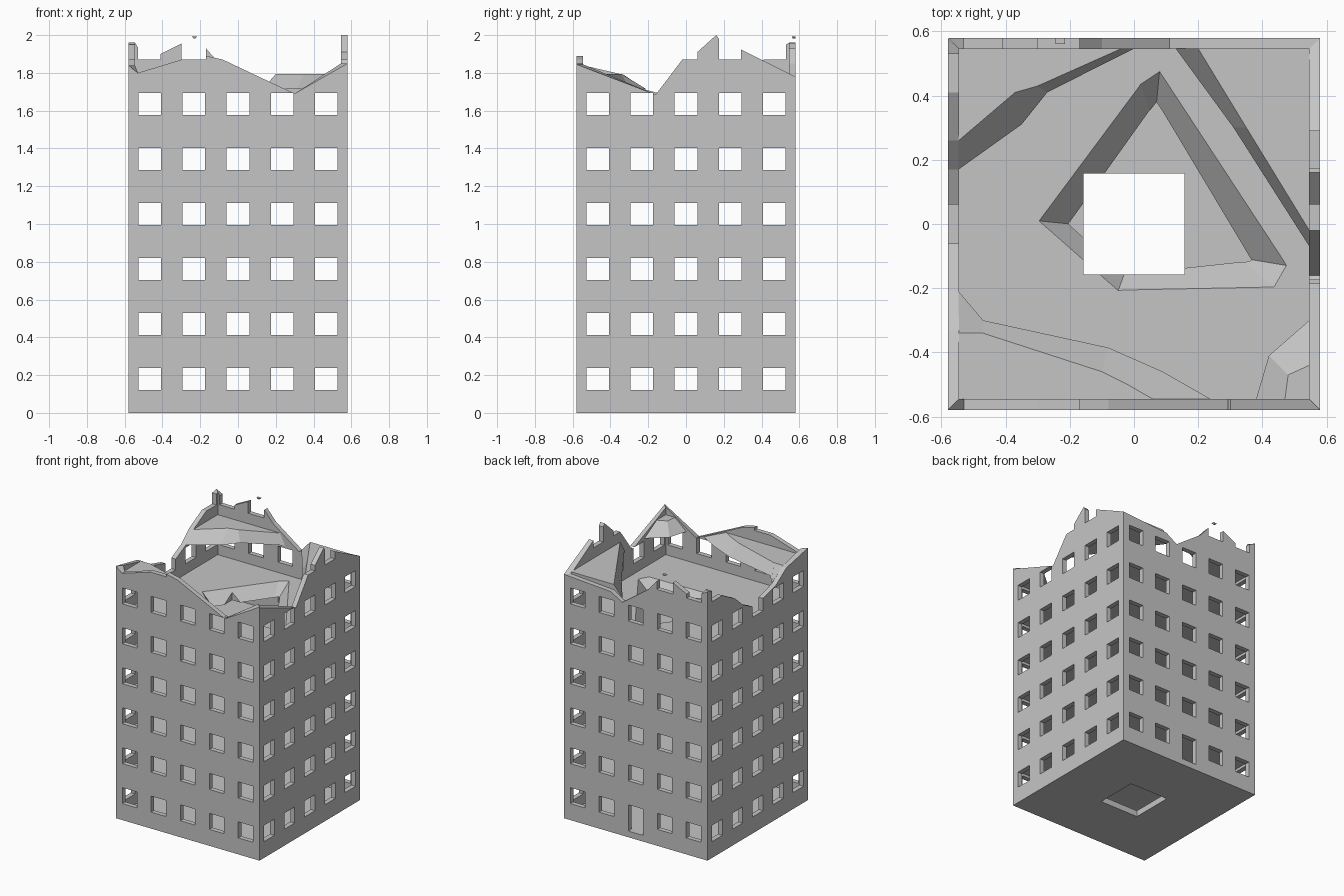
import bpy
import bmesh
from math import pi
from mathutils import Matrix

default = bpy.data.objects.get("Cube")
if default:
    bpy.data.objects.remove(default, do_unlink=True)

HALF, INNER = 0.58, 0.545        # outer and inner wall faces
STOREY, FLOOR, SLAB = 0.2915, 0.045, 0.08
WINDOW_COLUMNS = (-0.468, -0.235, 0, 0.235, 0.468)

concrete = bpy.data.materials.new("concrete_grey")
concrete.use_nodes = True
concrete.diffuse_color = (0.56, 0.56, 0.56, 1)
concrete.node_tree.nodes["Principled BSDF"].inputs["Base Color"].default_value = concrete.diffuse_color


def finish(name, bm):
    """Turn a bmesh into a named concrete object."""
    bmesh.ops.recalc_face_normals(bm, faces=bm.faces)
    mesh = bpy.data.meshes.new(name)
    bm.to_mesh(mesh)
    bm.free()
    mesh.materials.append(concrete)
    obj = bpy.data.objects.new(name, mesh)
    bpy.context.scene.collection.objects.link(obj)
    return obj


def add_loft(bm, lower, upper):
    """Join two matching outlines of 3D points into a closed solid."""
    a = [bm.verts.new(p) for p in lower]
    b = [bm.verts.new(p) for p in upper]
    bm.faces.new(a)
    bm.faces.new(b)
    for i in range(len(a)):
        j = (i + 1) % len(a)
        bm.faces.new((a[i], a[j], b[j], b[i]))


def loft(name, lower, upper, z_low, z_high):
    bm = bmesh.new()
    add_loft(bm, [(x, y, z_low) for x, y in lower], [(x, y, z_high) for x, y in upper])
    return finish(name, bm)


def add_box(bm, low, high):
    size = [h - l for l, h in zip(low, high)]
    centre = [(h + l) / 2 for l, h in zip(low, high)]
    matrix = Matrix.Translation(centre) @ Matrix.Diagonal((*size, 1))
    bmesh.ops.create_cube(bm, size=1, matrix=matrix)


def box(name, low, high):
    bm = bmesh.new()
    add_box(bm, low, high)
    return finish(name, bm)


def cut(obj, cutter):
    """Subtract the cutter, bake the result and delete the cutter."""
    cutter.hide_render = True
    mod = obj.modifiers.new("cut", 'BOOLEAN')
    mod.operation = 'DIFFERENCE'
    mod.solver = 'EXACT'
    mod.object = cutter
    bpy.context.view_layer.update()
    graph = bpy.context.evaluated_depsgraph_get()
    baked = bpy.data.meshes.new_from_object(obj.evaluated_get(graph))
    obj.modifiers.clear()
    obj.data = baked
    bpy.data.objects.remove(cutter, do_unlink=True)


def clamp(u):
    return max(-INNER, min(INNER, u))


def wall(name, turn, skyline, door=False):
    """Mitred wall with a broken skyline and six rows of windows."""
    outline = [(-HALF, 0)] + skyline + [(HALF, 0)]
    bm = bmesh.new()
    add_loft(bm, [(u, -HALF, z) for u, z in outline],
             [(clamp(u), -INNER, z) for u, z in outline])
    obj = finish(name, bm)
    holes = bmesh.new()
    for row in range(6):
        for u in WINDOW_COLUMNS:
            sill = 0.12 + row * STOREY
            bottom = FLOOR if door and row == 0 and u == 0 else sill
            add_box(holes, (u - 0.06, -HALF - 0.1, bottom),
                    (u + 0.06, -INNER + 0.1, sill + 0.117))
    cut(obj, finish("window_cutter", holes))
    obj.data.transform(Matrix.Rotation(turn, 4, 'Z'))
    return obj


# Walls, each skyline running left to right as seen from outside
wall("front_wall", 0, [
    (-HALF, 1.84), (-0.53, 1.8), (-0.3, 1.87), (-0.17, 1.87), (-0.17, 1.89),
    (-0.08, 1.87), (0.3, 1.69), (HALF, 1.85)])
wall("left_wall", pi / 2, [
    (-HALF, 1.845), (-0.16, 1.685), (-0.02, 1.87), (0.06, 1.87), (0.06, 1.91),
    (0.16, 2), (0.175, 1.98), (0.175, 1.87), (0.29, 1.87), (0.29, 1.925), (HALF, 1.78)])
wall("back_wall", pi, [
    (-HALF, 1.78), (-0.2, 1.755), (-0.11, 1.7), (0.1, 1.85), (0.17, 1.93),
    (0.17, 1.87), (0.3, 1.87), (0.3, 1.955), (0.41, 1.9), (0.41, 1.87),
    (0.53, 1.87), (0.53, 1.935), (HALF, 1.96)], door=True)
wall("right_wall", -pi / 2, [
    (-HALF, 1.96), (-0.53, 1.95), (-0.53, 1.87), (-0.41, 1.87), (-0.26, 1.79),
    (-0.17, 1.71), (-0.05, 1.65), (0.06, 1.67), (0.21, 1.71), (0.33, 1.79), (HALF, 1.84)])

# Floors with a square shaft through them
edge = INNER + 0.001
for level in range(6):
    top = FLOOR + level * STOREY
    bottom = top - SLAB if level else 0
    slab = box(f"floor_{level}", (-edge, -edge, bottom), (edge, edge, top))
    cut(slab, box("shaft_cutter", (-0.157, -0.157, bottom - 0.1), (0.157, 0.157, top + 0.1)))

# Crater broken through the highest whole floor
crater = loft(
    "crater_cutter",
    [(-0.2, 0), (0.05, 0.35), (0.07, 0.375), (0.36, -0.11), (0.34, -0.115), (-0.03, -0.155)],
    [(-0.3, 0.01), (0.02, 0.44), (0.08, 0.48), (0.48, -0.13), (0.44, -0.2), (-0.05, -0.21)],
    bottom - 0.004, top + 0.004)
cut(slab, crater)

# Broken corners left of the top floor, with sloping fracture faces
top += STOREY
bottom = top - SLAB
E = edge
loft("top_floor_back_right",
     [(-E, E), (-E, 0.17), (-0.35, 0.31), (-0.27, 0.41), (0, E)],
     [(-E, E), (-E, 0.26), (-0.37, 0.41), (-0.3, 0.43), (-0.04, E)], bottom, top)
loft("top_floor_back_left",
     [(E, E), (0.13, E), (0.31, 0.3), (E, -0.07)],
     [(E, E), (0.2, E), (0.35, 0.3), (E, -0.02)], bottom, top)
loft("top_floor_front_right",
     [(-E, -E), (-E, -0.21), (-0.47, -0.3), (-0.08, -0.385), (0.09, -0.46), (0.24, -E)],
     [(-E, -E), (-E, -0.34), (-0.47, -0.34), (-0.1, -0.46), (-0.02, -0.5), (0.06, -E)],
     bottom, top)
loft("top_floor_front_left",
     [(E, -E), (0.38, -E), (0.42, -0.41), (E, -0.3)],
     [(E, -E), (0.47, -E), (0.48, -0.47), (E, -0.44)], bottom, top)

# Loose scrap of lintel over a broken back window
loft("lintel_scrap",
     [(-0.235, INNER + 0.02), (-0.225, INNER + 0.02), (-0.225, HALF), (-0.235, HALF)],
     [(-0.245, INNER + 0.015), (-0.215, INNER + 0.015), (-0.215, HALF), (-0.245, HALF)],
     1.983, 1.993)
